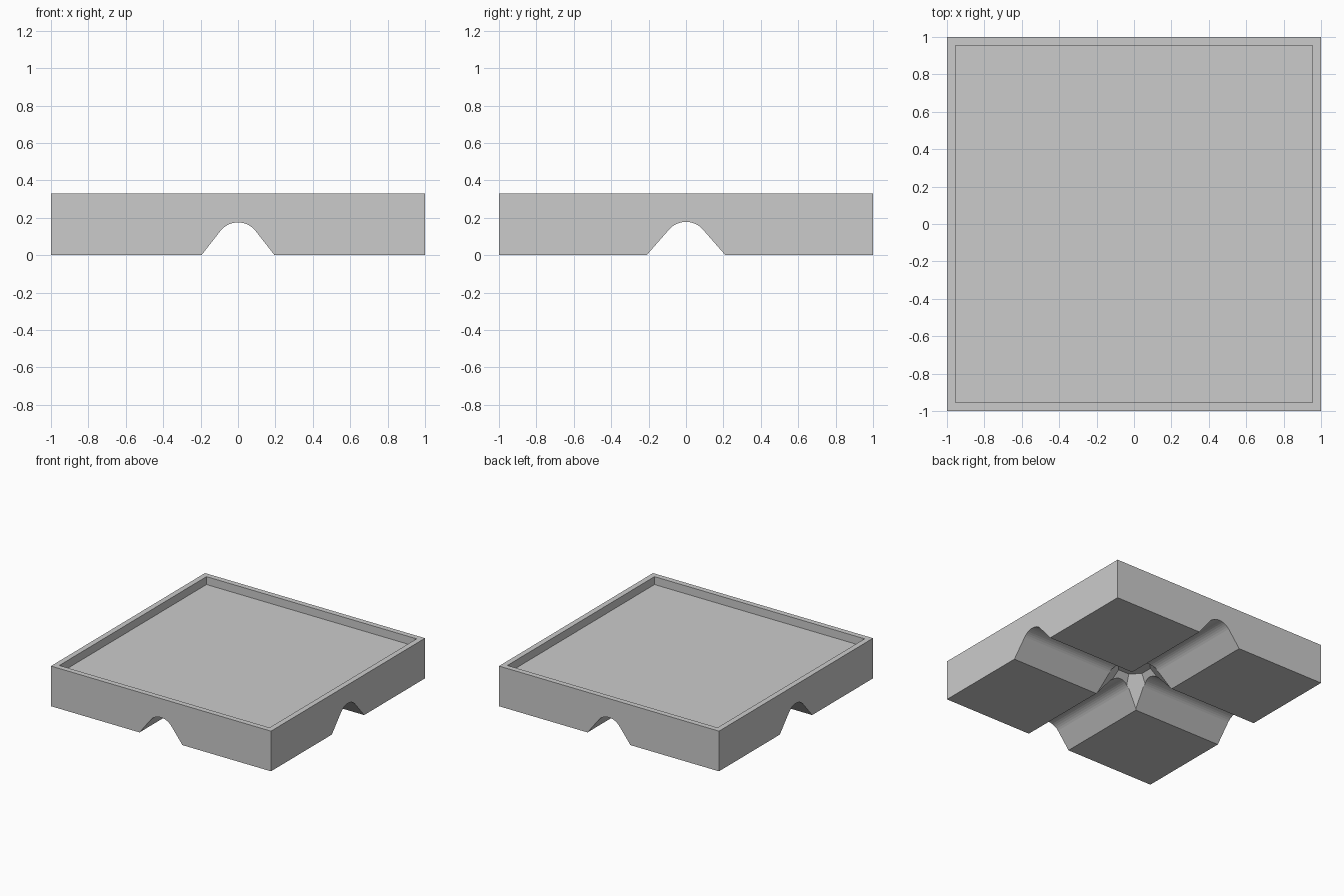
import bpy, bmesh, math
from mathutils import Matrix

if "Cube" in bpy.data.objects:
    bpy.data.objects.remove(bpy.data.objects["Cube"])


def make_object(name, bm):
    bmesh.ops.recalc_face_normals(bm, faces=bm.faces)
    mesh = bpy.data.meshes.new(name)
    bm.to_mesh(mesh)
    bm.free()
    ob = bpy.data.objects.new(name, mesh)
    bpy.context.collection.objects.link(ob)
    return ob


def box(name, x, y, z0, z1):
    bm = bmesh.new()
    bmesh.ops.create_cube(bm, size=1)
    bmesh.ops.scale(bm, vec=(x, y, z1 - z0), verts=bm.verts)
    bmesh.ops.translate(bm, vec=(0, 0, (z0 + z1) / 2), verts=bm.verts)
    return make_object(name, bm)


def groove(name, half_base, top, radius, angle, turn):
    # Rounded peak with straight flanks, swept through the whole slab
    steps = 12
    arc = []
    for i in range(steps + 1):
        a = math.radians(angle) * (1 - 2 * i / steps)
        arc.append((radius * math.sin(a), top - radius + radius * math.cos(a)))
    profile = [(half_base, -0.1), (half_base, 0)] + arc + [(-half_base, 0), (-half_base, -0.1)]
    bm = bmesh.new()
    face = bm.faces.new([bm.verts.new((x, -1.2, z)) for x, z in profile])
    ext = bmesh.ops.extrude_face_region(bm, geom=[face])
    moved = [g for g in ext["geom"] if isinstance(g, bmesh.types.BMVert)]
    bmesh.ops.translate(bm, vec=(0, 2.4, 0), verts=moved)
    bmesh.ops.rotate(bm, matrix=Matrix.Rotation(turn, 3, "Z"), verts=bm.verts)
    return make_object(name, bm)


def hollow(name, sides, apothem_low, apothem_high, height):
    # Tapered faceted pocket where the grooves cross
    k = 1 / math.cos(math.pi / sides)
    low, slope = -0.05, (apothem_low - apothem_high) / height
    bm = bmesh.new()
    bmesh.ops.create_cone(bm, cap_ends=True, segments=sides,
                          radius1=(apothem_low - slope * low) * k,
                          radius2=apothem_high * k, depth=height - low)
    bmesh.ops.rotate(bm, matrix=Matrix.Rotation(math.pi / sides, 3, "Z"), verts=bm.verts)
    bmesh.ops.translate(bm, vec=(0, 0, (height + low) / 2), verts=bm.verts)
    return make_object(name, bm)


# Slab with raised rim around a shallow tray
base = box("tray_base", 2, 2, 0, 0.33)
cutters = [
    box("tray_recess_cutter", 1.91, 1.91, 0.265, 0.5),
    groove("groove_y_cutter", 0.195, 0.175, 0.12, 50, 0),
    groove("groove_x_cutter", 0.21, 0.178, 0.12, 47, math.pi / 2),
    hollow("centre_hollow_cutter", 8, 0.283, 0.12, 0.22),
]

bpy.context.view_layer.objects.active = base
for cutter in cutters:
    mod = base.modifiers.new(cutter.name, "BOOLEAN")
    mod.operation = "DIFFERENCE"
    mod.solver = "EXACT"
    mod.object = cutter
    bpy.ops.object.modifier_apply(modifier=mod.name)
    bpy.data.objects.remove(cutter)
